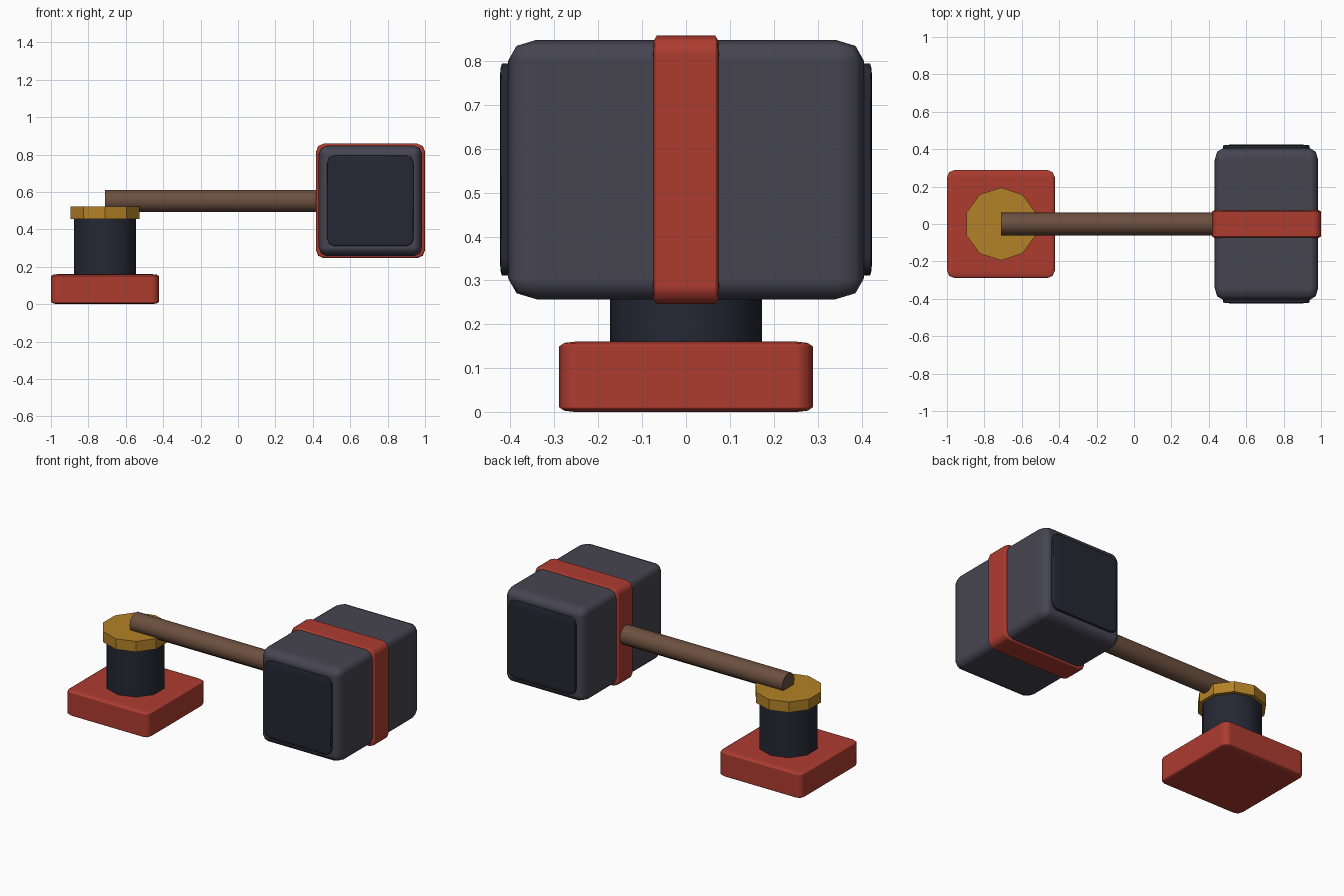
import bpy
from math import pi, radians

if "Cube" in bpy.data.objects:
    bpy.data.objects.remove(bpy.data.objects["Cube"])


def material(name, rgb):
    m = bpy.data.materials.new(name)
    m.diffuse_color = (*rgb, 1)
    m.use_nodes = True
    m.node_tree.nodes["Principled BSDF"].inputs["Base Color"].default_value = m.diffuse_color
    return m


RED = material("red", (0.42, 0.045, 0.03))
GREY = material("slate", (0.062, 0.058, 0.08))
DARK = material("dark", (0.018, 0.021, 0.034))
GOLD = material("gold", (0.45, 0.22, 0.02))
WOOD = material("wood", (0.15, 0.08, 0.05))


def block(name, lo, hi, mat, bevel):
    """Rounded box; the bevel is stretched with the box proportions."""
    bpy.ops.mesh.primitive_cube_add(size=1, location=[(a + b) / 2 for a, b in zip(lo, hi)])
    ob = bpy.context.object
    ob.name = name
    ob.scale = [b - a for a, b in zip(lo, hi)]
    bpy.ops.object.shade_smooth()
    mod = ob.modifiers.new("round", 'BEVEL')
    mod.width = bevel
    mod.segments = 2
    mod.harden_normals = True
    ob.data.materials.append(mat)
    return ob


def rod(name, radius, length, loc, mat, rot=(0, 0, 0), smooth=True):
    """Ten-sided cylinder."""
    bpy.ops.mesh.primitive_cylinder_add(vertices=10, radius=radius, depth=length,
                                        location=loc, rotation=rot)
    ob = bpy.context.object
    ob.name = name
    if smooth:
        bpy.ops.object.shade_smooth_by_angle(angle=radians(40))
    ob.data.materials.append(mat)
    return ob


# Pommel end: foot, column and collar
block("foot", (-1, -0.289, 0), (-0.423, 0.289, 0.161), RED, 0.07)
rod("column", 0.173, 0.36, (-0.711, 0, 0.30), DARK)
rod("collar", 0.195, 0.066, (-0.711, 0, 0.488), GOLD, smooth=False)

# Handle running into the head
rod("handle", 0.061, 1.42, (-0.001, 0, 0.552), WOOD, rot=(0, pi / 2, 0))

# Hammer head with centre band and striking faces
block("head", (0.431, -0.405, 0.257), (0.985, 0.405, 0.848), GREY, 0.08)
block("band", (0.417, -0.077, 0.246), (1.0, 0.077, 0.858), RED, 0.07)
for side, label in ((-1, "front"), (1, "back")):
    y0, y1 = sorted((side * 0.365, side * 0.424))
    block(label + "_striking_face", (0.477, y0, 0.311), (0.938, y1, 0.794), DARK, 0.08)
